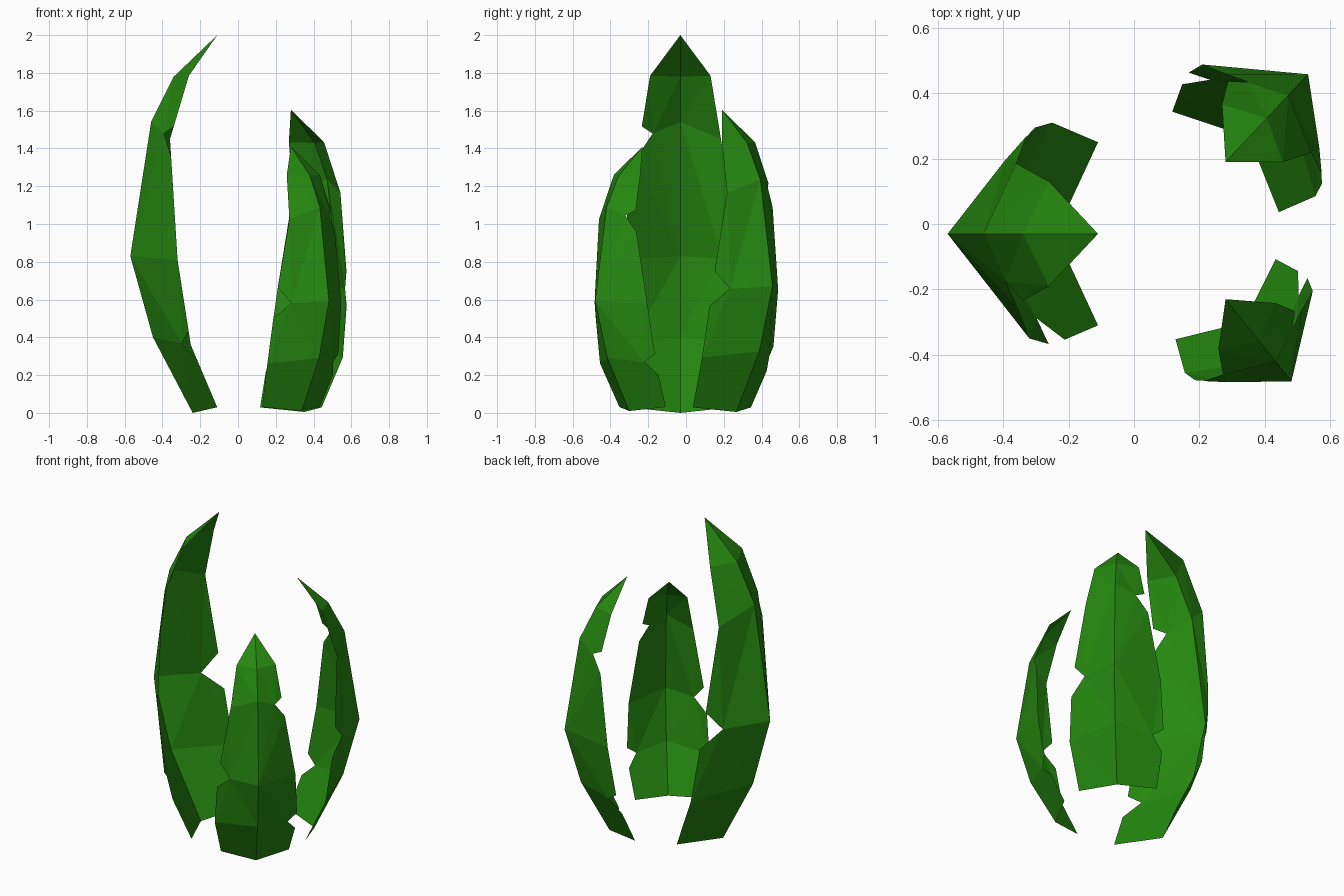
import bpy, bmesh, math
from mathutils import Vector

cube = bpy.data.objects.get("Cube")
if cube:
    bpy.data.objects.remove(cube, do_unlink=True)

# Single leaf colour
green = bpy.data.materials.new("leaf_green")
green.use_nodes = True
color = (0.019, 0.25, 0.005, 1)
green.diffuse_color = color
bsdf = next(n for n in green.node_tree.nodes if n.type == 'BSDF_PRINCIPLED')
bsdf.inputs["Base Color"].default_value = color

# Leaf profile from base to tip: the ridge, and one side edge to be mirrored
RIDGE = [(.13, 0, 0), (.34, 0, .40), (.46, 0, .83), (.35, 0, 1.54), (.23, 0, 1.78), (0, 0, 2)]
EDGE = [(0, .28, .03), (.14, .34, .36), (.21, .32, .81), (.25, .215, 1.45), (.15, .16, 1.785)]

# Torn notches, by side and row: reach below, depth, reach above
NOTCHES = {1: {1: (.27, .24, .16), 3: (.15, .32, .2)},
           -1: {2: (.24, .30, .19)}}


def leaf_mesh():
    bm = bmesh.new()
    ridge = [bm.verts.new(p) for p in RIDGE]
    for side, notches in NOTCHES.items():
        edge = [Vector((x, y * side, z)) for x, y, z in EDGE]
        rows = []
        for i, point in enumerate(edge):
            if i in notches:
                below, depth, above = notches[i]
                points = [point.lerp(edge[i - 1], below),
                          point.lerp(Vector(RIDGE[i]), depth),
                          point.lerp(edge[i + 1], above)]
            else:
                points = [point]
            rows.append([bm.verts.new(p) for p in points])
        # One face per row, running from the ridge out to the edge
        for i, row in enumerate(rows):
            loop = [ridge[i]] + row[len(row) // 2:]
            if i + 1 < len(rows):
                after = rows[i + 1]
                loop += after[:len(after) // 2 + 1]
            loop.append(ridge[i + 1])
            bm.faces.new(loop if side > 0 else loop[::-1])
    bmesh.ops.triangulate(bm, faces=bm.faces[:])
    mesh = bpy.data.meshes.new("leaf")
    bm.to_mesh(mesh)
    bm.free()
    mesh.materials.append(green)
    return mesh


# Three leaves share the mesh, each turned and scaled around its tip
leaf = leaf_mesh()
for name, place, angle, size in [("large_leaf", (-.11, -.03, 0), 180, 1),
                                 ("back_leaf", (.28, .19, .005), 46.7, .8),
                                 ("front_leaf", (.28, -.23, .01), -51.3, .7)]:
    obj = bpy.data.objects.new(name, leaf)
    bpy.context.collection.objects.link(obj)
    obj.location = place
    obj.rotation_euler.z = math.radians(angle)
    obj.scale = (size,) * 3
